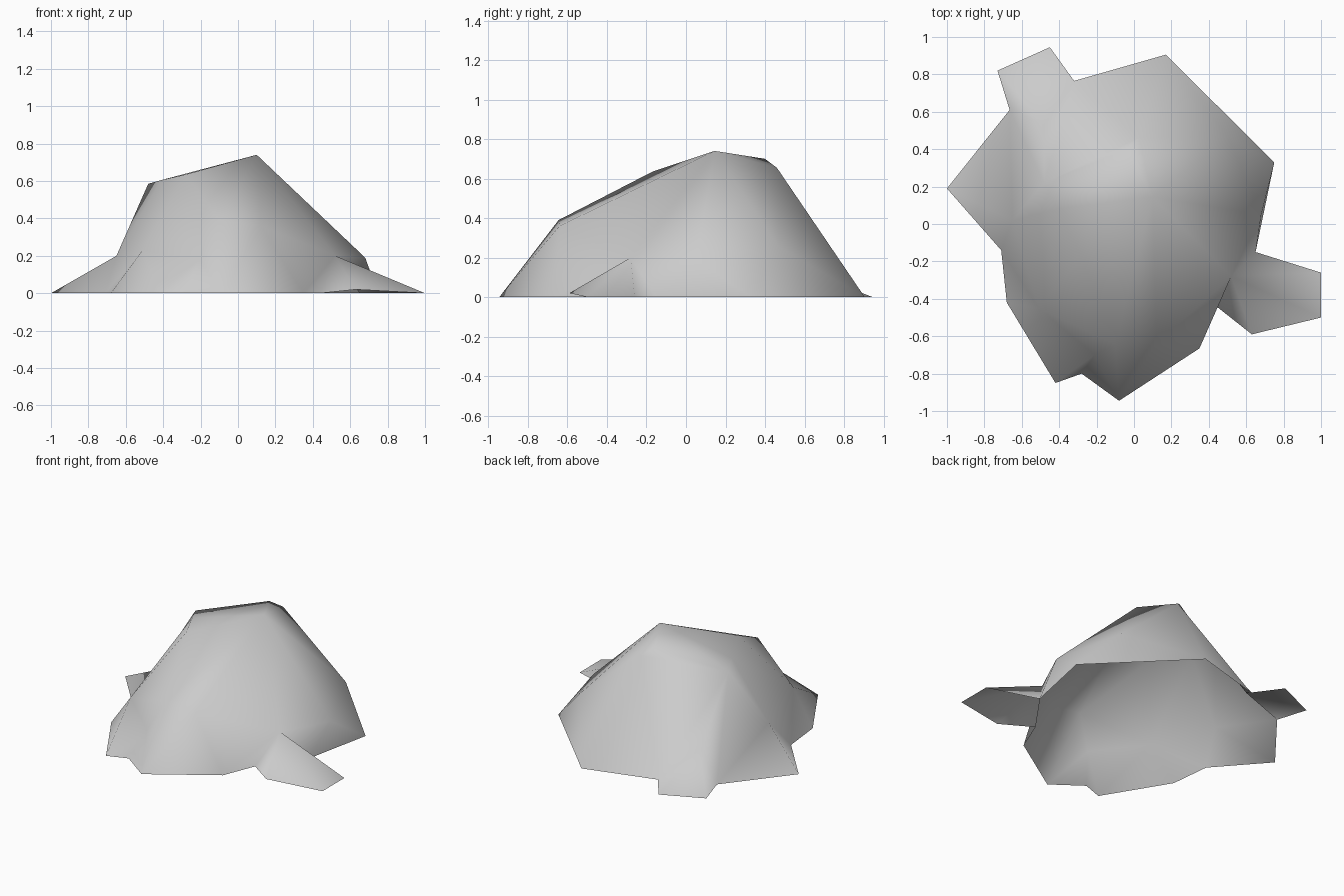
import bpy
import bmesh

cube = bpy.data.objects.get("Cube")
if cube:
    bpy.data.objects.remove(cube, do_unlink=True)

# Stone colour
stone = bpy.data.materials.new("grey_stone")
stone.use_nodes = True
colour = (0.6, 0.6, 0.6, 1)
stone.diffuse_color = colour
bsdf = next(n for n in stone.node_tree.nodes if n.type == "BSDF_PRINCIPLED")
bsdf.inputs["Base Color"].default_value = colour

# Jagged foot of the rock, on the ground
foot = dict(
    east=(.75, .33), north=(.17, .905), tab_in=(-.32, .765),
    tab_back=(-.45, .945), tab_side=(-.73, .82), tab_out=(-.665, .61),
    west=(-1, .19), west_notch=(-.71, -.14), southwest=(-.68, -.42),
    front_right=(-.42, -.85), front_notch=(-.28, -.8), south=(-.08, -.945),
    southeast=(.35, -.665), flap_in=(.44, -.44), flap_front=(.63, -.59),
    flap_tip=(1, -.5), flap_end=(1, -.26), flap_out=(.65, -.15),
)

# Corners of the upper rock
crown = dict(
    peak=(.1, .145, .74), ridge=(-.04, .4, .7), back=(.025, .46, .655),
    shoulder=(-.48, .22, .585), temple=(-.41, .08, .605),
    brow=(-.28, -.17, .635), nose=(-.1, -.645, .39), chin=(.12, -.64, .36),
    flank=(.68, .05, .19), rear_flank=(.5, .47, .255), knee=(-.65, .02, .2),
    hip=(-.51, -.45, .23), flap_root=(.52, -.28, .2), rump=(-.48, .53, .16),
    dimple=(-.21, -.7, .18),
)

bm = bmesh.new()
points = {n: bm.verts.new((x, y, 0)) for n, (x, y) in foot.items()}
points.update({n: bm.verts.new(p) for n, p in crown.items()})
points["flap_front"].co.z = .02


def fan(apex, chain):
    """Join a chain of corners to one apex with smooth triangles."""
    names = chain.split()
    for a, b in zip(names, names[1:]):
        bm.faces.new([points[a], points[b], points[apex]]).smooth = True


# Back and back tab
fan("rear_flank", "back peak flank east north back")
fan("back", "north tab_in shoulder ridge peak")
fan("rump", "tab_in tab_back tab_side tab_out shoulder tab_in")

# West spur and front
fan("knee", "tab_out west west_notch hip temple shoulder tab_out")
fan("hip", "west_notch southwest front_right dimple nose brow temple")
fan("dimple", "front_right front_notch south nose")
fan("nose", "south chin peak brow")
fan("chin", "south southeast flap_root peak")

# Summit
fan("peak", "ridge shoulder temple brow")
fan("peak", "flap_root flank")

# East flap and flank
fan("flap_root",
    "southeast flap_in flap_front flap_tip flap_end flap_out flank")
fan("flank", "flap_out east")

mesh = bpy.data.meshes.new("rock")
bm.to_mesh(mesh)
bm.free()
mesh.materials.append(stone)
rock = bpy.data.objects.new("rock", mesh)
bpy.context.collection.objects.link(rock)
